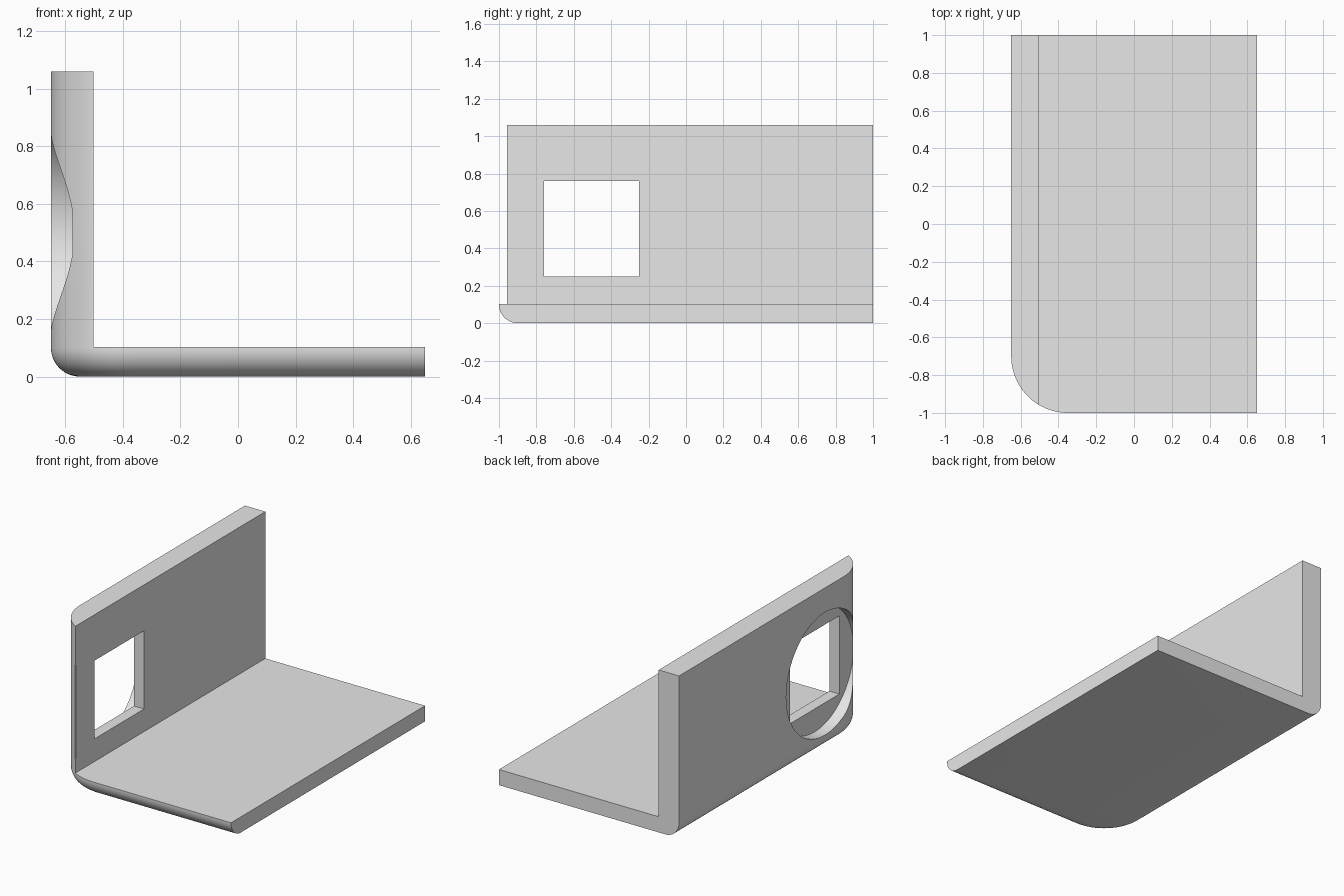
import bpy, bmesh
from math import sin, cos, pi, radians
from mathutils import Matrix

if "Cube" in bpy.data.objects:
    bpy.data.objects.remove(bpy.data.objects["Cube"], do_unlink=True)

HALF_X, HALF_Y, HEIGHT = 0.65, 1.0, 1.06
WALL_X, FLOOR_Z = -0.503, 0.102      # inner faces of wall and floor
CORNER, EDGE = 0.3, 0.1              # corner radius, bottom edge radius
HOLE_Y = -0.505

grey = bpy.data.materials.new("light grey")
grey.use_nodes = True
colour = (0.8, 0.8, 0.8, 1)
grey.diffuse_color = colour
grey.node_tree.nodes["Principled BSDF"].inputs["Base Color"].default_value = colour


def make_object(name, bm):
    bmesh.ops.recalc_face_normals(bm, faces=bm.faces)
    mesh = bpy.data.meshes.new(name)
    bm.to_mesh(mesh)
    bm.free()
    mesh.materials.append(grey)
    obj = bpy.data.objects.new(name, mesh)
    bpy.context.collection.objects.link(obj)
    return obj


def footprint(inset, steps=32):
    """Outline with one round corner, inset on the left and front only."""
    cx, cy, r = CORNER - HALF_X, CORNER - HALF_Y, CORNER - inset
    arc = [(cx - r * cos(a), cy - r * sin(a))
           for a in (pi / 2 * i / steps for i in range(steps + 1))]
    return [(HALF_X, HALF_Y), (inset - HALF_X, HALF_Y)] + arc + [(HALF_X, inset - HALF_Y)]


def box(name, x, y, z):
    bm = bmesh.new()
    bmesh.ops.create_cube(bm, size=1)
    for v in bm.verts:
        v.co = [lo + (c + 0.5) * (hi - lo) for c, (lo, hi) in zip(v.co, (x, y, z))]
    return make_object(name, bm)


def cut(target, cutter):
    mod = target.modifiers.new(cutter.name, "BOOLEAN")
    mod.operation, mod.solver, mod.object = "DIFFERENCE", "EXACT", cutter
    bpy.context.view_layer.objects.active = target
    bpy.ops.object.modifier_apply(modifier=mod.name)
    bpy.data.objects.remove(cutter, do_unlink=True)


# Solid body with rounded lower edge, stacked from outlines
steps = 12
levels = [(EDGE * (1 - sin(a)), EDGE * (1 - cos(a)))
          for a in (pi / 2 * i / steps for i in range(steps + 1))]
levels.append((0, HEIGHT))
bm = bmesh.new()
rings = [[bm.verts.new((x, y, z)) for x, y in footprint(inset)] for inset, z in levels]
for low, high in zip(rings, rings[1:]):
    for i in range(len(low)):
        j = (i + 1) % len(low)
        bm.faces.new((low[i], low[j], high[j], high[i]))
bm.faces.new(rings[0])
bm.faces.new(rings[-1])
bracket = make_object("angle_bracket", bm)

# Open space above the floor
cut(bracket, box("inner_space", (WALL_X, 2), (-2, 2), (FLOOR_Z, 2)))

# Round recess in the outer face of the wall
bm = bmesh.new()
bmesh.ops.create_cone(bm, cap_ends=True, segments=96, radius1=0.4, radius2=0.4, depth=0.4,
                      matrix=Matrix.Translation((-0.775, HOLE_Y, 0.5)) @ Matrix.Rotation(pi / 2, 4, "Y"))
cut(bracket, make_object("round_recess", bm))

# Square window through the wall
cut(bracket, box("square_window", (-0.8, -0.4), (HOLE_Y - 0.255, HOLE_Y + 0.255), (0.25, 0.76)))

# Slight relief on the inner front edge of the wall
cut(bracket, box("edge_relief", (-0.506, -0.4), (-1.1, -0.952), (0.195, 0.805)))

bpy.ops.object.select_all(action="DESELECT")
bracket.select_set(True)
bpy.context.view_layer.objects.active = bracket
bpy.ops.object.shade_smooth_by_angle(angle=radians(30))
